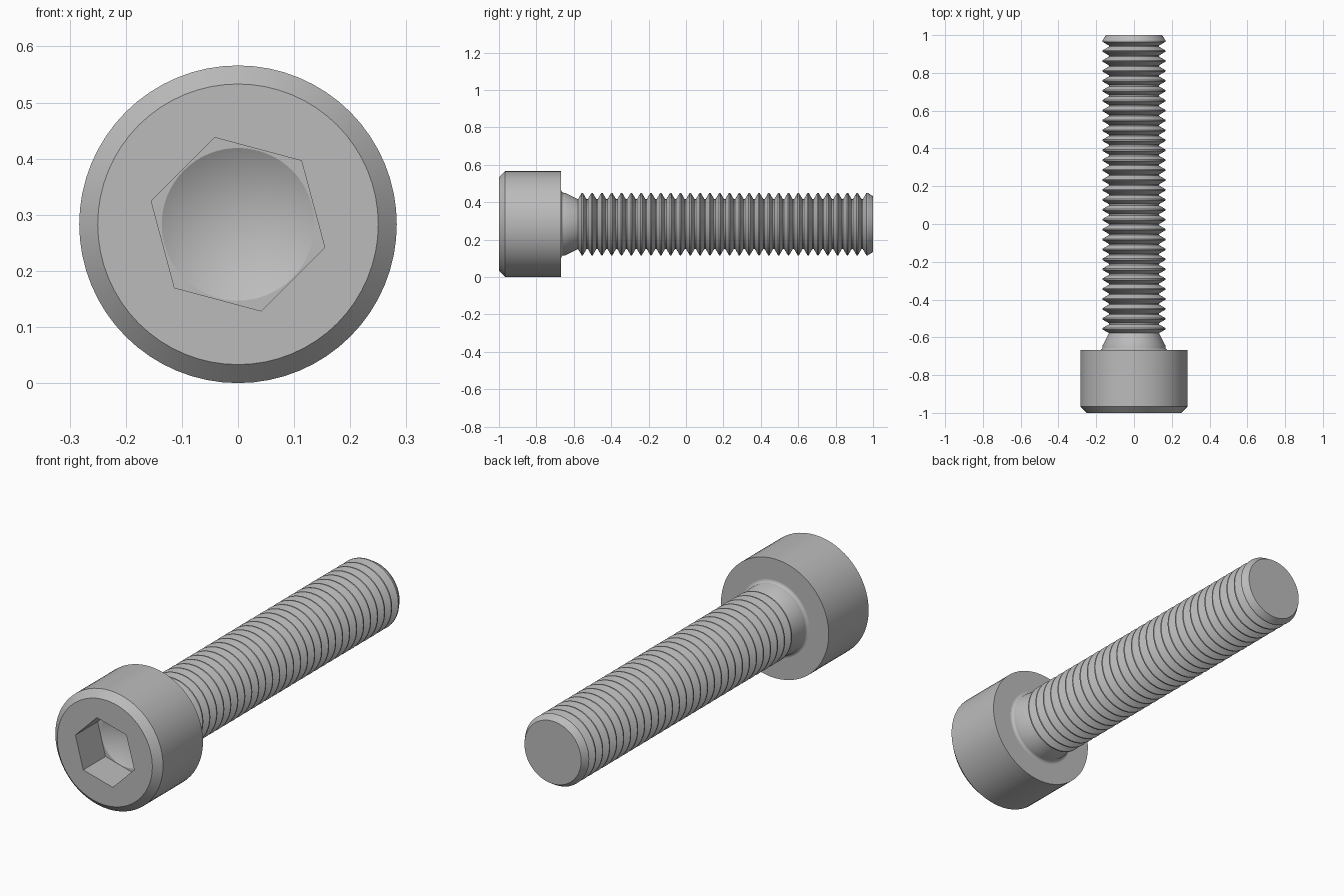
import bpy, bmesh, math
from mathutils import Vector

cube = bpy.data.objects.get("Cube")
if cube:
    bpy.data.objects.remove(cube, do_unlink=True)

HEAD_R = 0.283      # head radius, also the height of the axis
FRONT, SEAT, TIP = -1.0, -0.667, 1.0
THREAD_R, ROOT_R = 0.167, 0.133
PITCH = 0.0525
SEGMENTS = 64

steel = bpy.data.materials.new("grey steel")
steel.use_nodes = True
GREY = (0.5, 0.5, 0.5, 1)
steel.diffuse_color = GREY
steel.node_tree.nodes["Principled BSDF"].inputs["Base Color"].default_value = GREY


def lathe(name, profile, sides=SEGMENTS, start=0.0):
    """Closed solid turned about the screw axis from (y, radius) points."""
    bm = bmesh.new()
    rings = []
    for y, r in profile:
        if r == 0:
            rings.append([bm.verts.new((0, y, HEAD_R))])
            continue
        angles = [start + math.tau * i / sides for i in range(sides)]
        rings.append([bm.verts.new((r * math.cos(a), y, HEAD_R + r * math.sin(a)))
                      for a in angles])
    for a, b in zip(rings, rings[1:]):
        for i in range(sides):
            j = (i + 1) % sides
            if len(b) == 1:
                bm.faces.new((a[i], a[j], b[0]))
            else:
                bm.faces.new((a[i], a[j], b[j], b[i]))
    for ring in (rings[0], rings[-1]):
        if len(ring) > 1:
            bm.faces.new(ring)
    bmesh.ops.recalc_face_normals(bm, faces=bm.faces)
    mesh = bpy.data.meshes.new(name)
    bm.to_mesh(mesh)
    bm.free()
    mesh.materials.append(steel)
    obj = bpy.data.objects.new(name, mesh)
    bpy.context.collection.objects.link(obj)
    return obj


def activate(obj):
    bpy.ops.object.select_all(action='DESELECT')
    obj.select_set(True)
    bpy.context.view_layer.objects.active = obj


def cut(target, cutter):
    """Subtract the cutter and discard it."""
    mod = target.modifiers.new("cut", 'BOOLEAN')
    mod.operation = 'DIFFERENCE'
    mod.solver = 'EXACT'
    mod.object = cutter
    activate(target)
    bpy.ops.object.modifier_apply(modifier=mod.name)
    bpy.data.objects.remove(cutter, do_unlink=True)


# Head: cylinder with a chamfered front rim
CHAMFER = 0.033
head = lathe("head", [(FRONT, HEAD_R - CHAMFER), (FRONT + CHAMFER, HEAD_R), (SEAT, HEAD_R)])

# Hexagonal socket with a conical drilled bottom
FLOOR = FRONT + 0.167
cut(head, lathe("socket_cutter", [(FRONT - 0.1, 0.16), (FLOOR, 0.16)], 6, math.radians(45)))
cut(head, lathe("drill_cutter", [(FLOOR - 0.05, 0.136), (FLOOR, 0.136), (FLOOR + 0.078, 0)]))

# Shank: fillet under the head, short collar, ring threads, chamfered tip
FILLET = 0.014
profile = []
for i in range(5):
    a = math.pi / 2 * i / 4
    profile.append((SEAT + FILLET * (1 - math.cos(a)),
                    THREAD_R + FILLET * (1 - math.sin(a))))
profile.append((SEAT + 0.022, THREAD_R))
crest, slope = PITCH / 16, (THREAD_R - ROOT_R) * 0.58
last = TIP - 0.032
for i in range(29, -1, -1):
    y = last - i * PITCH
    profile += [(y - crest - slope, ROOT_R), (y - crest, THREAD_R),
                (y + crest, THREAD_R)]
    if i:
        profile.append((y + crest + slope, ROOT_R))
profile.append((TIP, 0.149))
shank = lathe("threaded_shank", profile)

for obj in (head, shank):
    activate(obj)
    bpy.ops.object.shade_smooth_by_angle(angle=math.radians(28))
